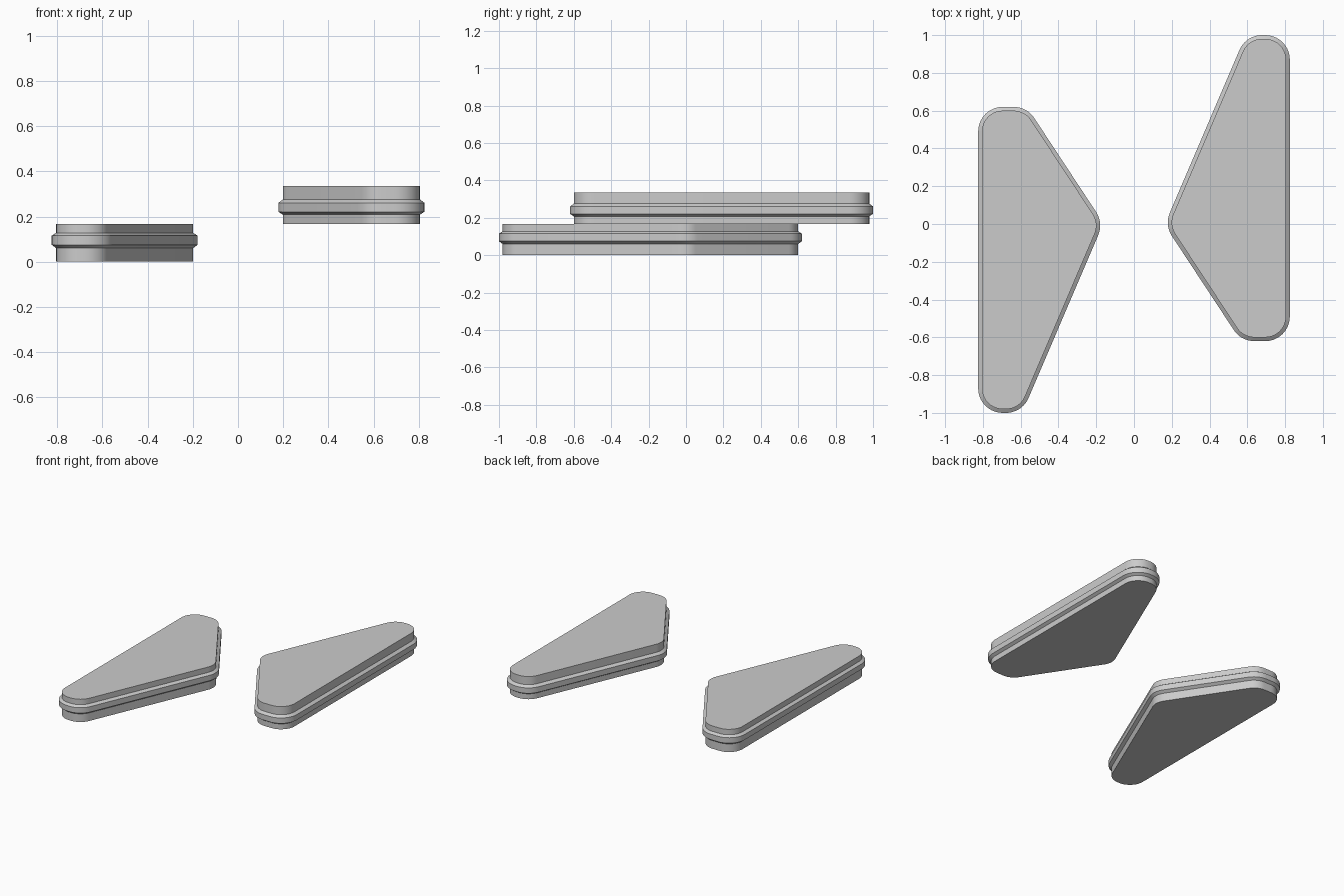
import bpy, bmesh
from math import sin, cos, atan2, pi, radians
from mathutils import Vector

if "Cube" in bpy.data.objects:
    bpy.data.objects.remove(bpy.data.objects["Cube"])

# Sharp corners of the outer (band) outline, counter-clockwise
CORNERS = [(0.162, -0.005), (0.567, -0.62), (0.825, -0.62), (0.825, 1.0), (0.592, 1.0)]
RADIUS = 0.13
STEPS = 10
HEIGHT = 0.336

# Side profile of the upper slab: (inset from band outline, height)
PROFILE = [(0.02, 0.168), (0.02, 0.208), (0.0, 0.221),
           (0.0, 0.261), (0.02, 0.276), (0.02, HEIGHT)]


def rounded_outline(inset):
    """Outline with rounded corners, pulled inwards by inset."""
    pts = []
    n = len(CORNERS)
    for i in range(n):
        p, c, q = (Vector(CORNERS[(i + k) % n]) for k in (-1, 0, 1))
        d0, d1 = (c - p).normalized(), (q - c).normalized()
        turn = atan2(d0.cross(d1), d0.dot(d1))
        inward = (d1 - d0).normalized()
        centre = c + inward * (RADIUS / cos(turn / 2))
        start = atan2(d0.y, d0.x) - pi / 2
        for k in range(STEPS + 1):
            a = start + turn * k / STEPS
            r = RADIUS - inset
            pts.append(centre + Vector((cos(a), sin(a))) * r)
    return pts


def slab(name, inverted):
    """Loft the profile around the outline; inverted turns it through the model centre."""
    bm = bmesh.new()
    rings = []
    for inset, z in PROFILE:
        ring = []
        for p in rounded_outline(inset):
            co = (-p.x, -p.y, HEIGHT - z) if inverted else (p.x, p.y, z)
            ring.append(bm.verts.new(co))
        rings.append(ring)
    for a, b in zip(rings, rings[1:]):
        for i in range(len(a)):
            j = (i + 1) % len(a)
            bm.faces.new((a[i], a[j], b[j], b[i]))
    bm.faces.new(rings[0][::-1])
    bm.faces.new(rings[-1])
    bmesh.ops.recalc_face_normals(bm, faces=bm.faces)
    me = bpy.data.meshes.new(name)
    bm.to_mesh(me)
    bm.free()
    ob = bpy.data.objects.new(name, me)
    bpy.context.collection.objects.link(ob)
    bpy.ops.object.select_all(action='DESELECT')
    ob.select_set(True)
    bpy.context.view_layer.objects.active = ob
    bpy.ops.object.shade_smooth_by_angle(angle=radians(20))


# Raised right slab and its point-reflected twin on the ground
slab("upper_slab", False)
slab("lower_slab", True)
